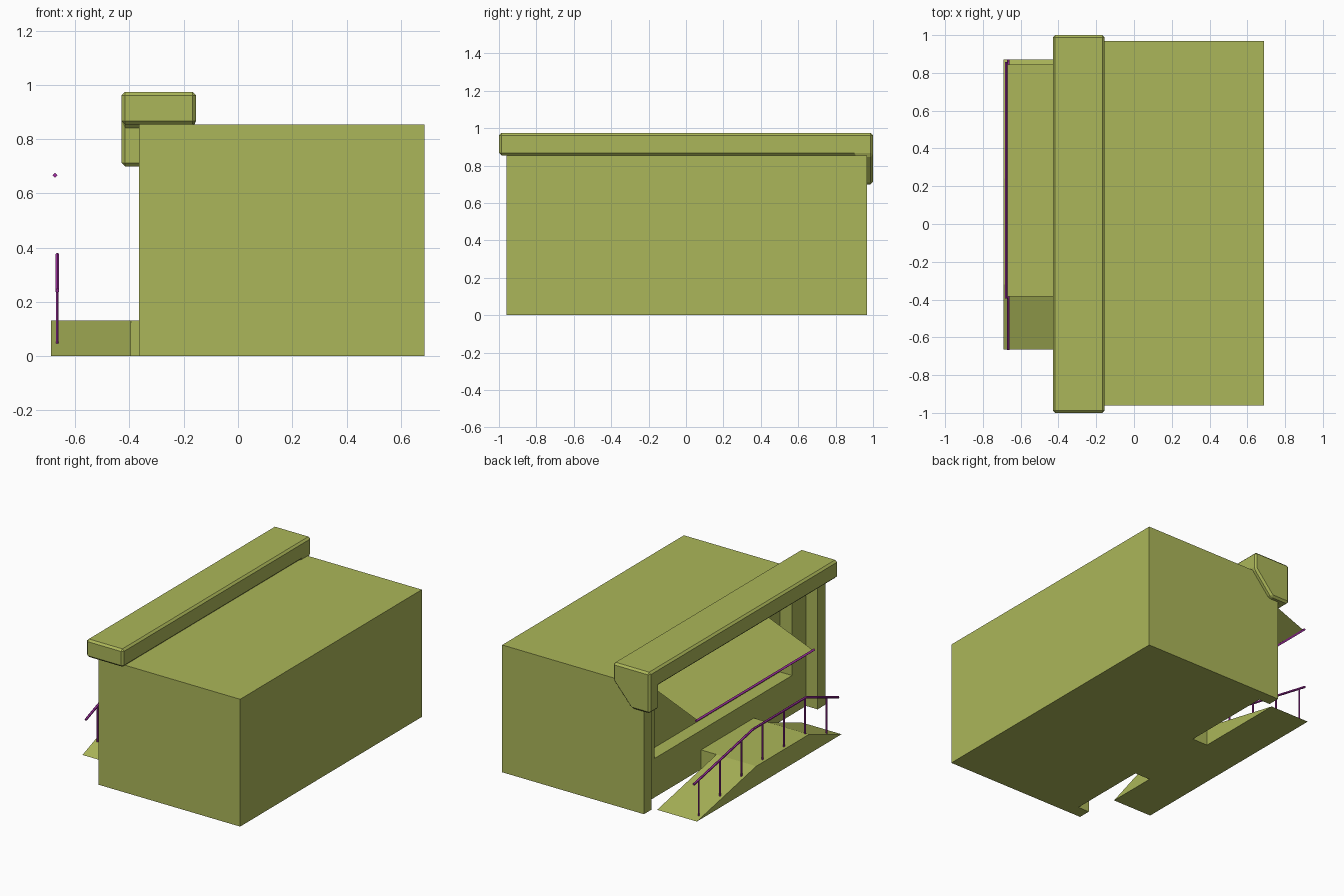
import bpy, bmesh
from mathutils import Vector

if "Cube" in bpy.data.objects:
    bpy.data.objects.remove(bpy.data.objects["Cube"])


def material(name, color):
    m = bpy.data.materials.new(name)
    m.diffuse_color = color
    m.use_nodes = True
    m.node_tree.nodes["Principled BSDF"].inputs["Base Color"].default_value = m.diffuse_color
    return m


OLIVE = material("olive", (0.41, 0.47, 0.10, 1))
PURPLE = material("purple", (0.36, 0.03, 0.36, 1))


def finish(name, bm, mat):
    bmesh.ops.recalc_face_normals(bm, faces=bm.faces)
    me = bpy.data.meshes.new(name)
    bm.to_mesh(me)
    bm.free()
    me.materials.append(mat)
    ob = bpy.data.objects.new(name, me)
    bpy.context.collection.objects.link(ob)
    return ob


def extrude_x(name, profile, x0, x1, mat=OLIVE):
    """Extrude a (y, z) profile from x0 to x1."""
    bm = bmesh.new()
    a = [bm.verts.new((x0, y, z)) for y, z in profile]
    b = [bm.verts.new((x1, y, z)) for y, z in profile]
    n = len(profile)
    bm.faces.new(a)
    bm.faces.new(b)
    for i in range(n):
        j = (i + 1) % n
        bm.faces.new((a[i], a[j], b[j], b[i]))
    return finish(name, bm, mat)


def box(name, x0, x1, y0, y1, z0, z1):
    return extrude_x(name, [(y0, z0), (y1, z0), (y1, z1), (y0, z1)], x0, x1)


def rod(name, points, radius, sides=6):
    """Straight prism segments along a list of points."""
    bm = bmesh.new()
    for p, q in zip(points, points[1:]):
        p, q = Vector(p), Vector(q)
        d = q - p
        m = d.to_track_quat('Z', 'Y').to_matrix().to_4x4()
        m.translation = (p + q) / 2
        bmesh.ops.create_cone(bm, cap_ends=True, segments=sides, radius1=radius,
                              radius2=radius, depth=d.length, matrix=m)
    return finish(name, bm, PURPLE)


# Building with recessed front and a deeper window opening
building = box("building", -0.365, 0.688, -0.96, 0.968, 0, 0.855)
cutters = [box("recess_cutter", -0.6, -0.28, -0.875, 0.885, -0.2, 0.84),
           box("window_cutter", -0.4, -0.19, -0.725, 0.735, 0.262, 0.79)]
for c in cutters:
    c.hide_render = True
    c.hide_set(True)
    mod = building.modifiers.new(c.name, 'BOOLEAN')
    mod.operation = 'DIFFERENCE'
    mod.solver = 'EXACT'
    mod.object = c

# Roof beam with a tapered bracket at one end
profile = [(-1, 0.855), (0.9, 0.855), (0.9, 0.70), (1, 0.70), (1, 0.855), (1, 0.975), (-1, 0.975)]
bm = bmesh.new()
front = [bm.verts.new((-0.43, y, z)) for y, z in profile]
back = [bm.verts.new((-0.29 if z < 0.8 else -0.155, y, z)) for y, z in profile]
bm.faces.new(front)
bm.faces.new([back[i] for i in (0, 1, 4, 5, 6)])
bm.faces.new([back[i] for i in (1, 2, 3, 4)])
for i in (0, 1, 2, 5, 6):
    j = (i + 1) % 7
    bm.faces.new((front[i], front[j], back[j], back[i]))
bm.faces.new([front[3], front[4], front[5], back[5], back[4], back[3]])
beam = finish("roof_beam", bm, OLIVE)
bev = beam.modifiers.new("chamfer", 'BEVEL')
bev.width = 0.013
bev.segments = 1
bev.limit_method = 'ANGLE'

# Ramp with two slopes, and the step joining it to the wall
RAMP = [(0.87, 0), (0.24, 0.131), (-0.32, 0.131), (-0.665, 0)]
extrude_x("ramp", RAMP, -0.69, -0.395)
box("ramp_step", -0.395, -0.28, -0.32, 0.24, 0, 0.131)


def ramp_z(y):
    for (ya, za), (yb, zb) in zip(RAMP, RAMP[1:]):
        if yb <= y <= ya:
            return za + (zb - za) * (ya - y) / (ya - yb)
    return 0


# Handrail following the ramp, carried by seven posts
RX, RH = -0.666, 0.242
rod("handrail", [(RX, y, z + RH) for y, z in RAMP], 0.008)
for i in range(7):
    y = 0.816 - 0.226 * i
    rod(f"rail_post_{i + 1}", [(RX, y, ramp_z(y)), (RX, y, ramp_z(y) + RH)], 0.006)

# Thin sloping awning with a bar along its outer edge
bm = bmesh.new()
bm.faces.new([bm.verts.new(v) for v in ((-0.675, -0.385, 0.667), (-0.28, -0.385, 0.825),
                                        (-0.28, 0.845, 0.825), (-0.675, 0.845, 0.667))])
awning = finish("awning", bm, OLIVE)
rod("awning_bar", [(-0.675, -0.395, 0.667), (-0.675, 0.857, 0.667)], 0.009, 4)
